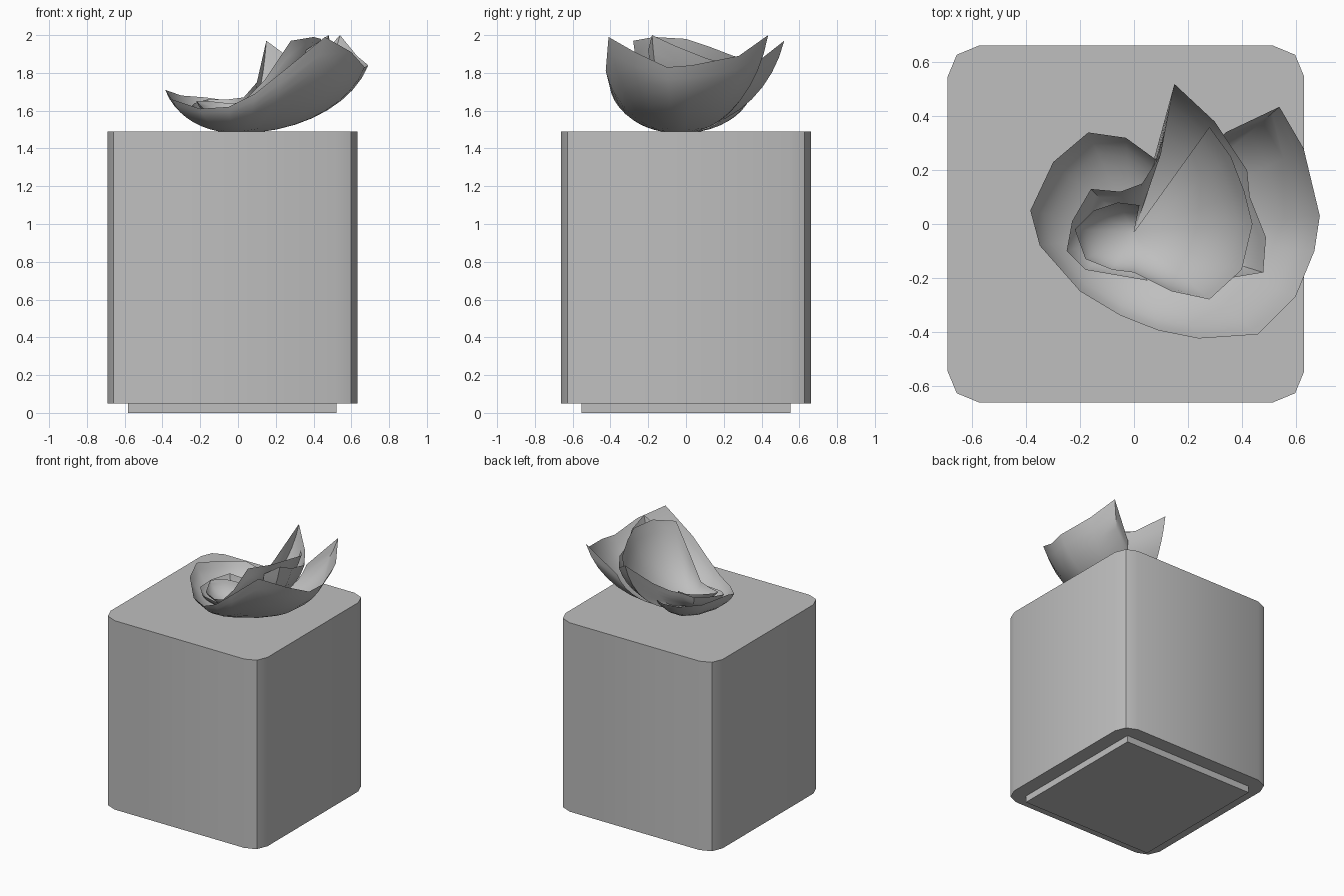
import bpy, bmesh, math
from mathutils import Vector

cube = bpy.data.objects.get("Cube")
if cube:
    bpy.data.objects.remove(cube, do_unlink=True)

grey = bpy.data.materials.new("light grey")
grey.use_nodes = True
grey.diffuse_color = (0.52, 0.52, 0.52, 1)
grey.node_tree.nodes["Principled BSDF"].inputs["Base Color"].default_value = grey.diffuse_color


def add_object(name, bm, angle):
    mesh = bpy.data.meshes.new(name)
    bmesh.ops.recalc_face_normals(bm, faces=bm.faces)
    bm.to_mesh(mesh)
    bm.free()
    mesh.materials.append(grey)
    obj = bpy.data.objects.new(name, mesh)
    bpy.context.collection.objects.link(obj)
    bpy.ops.object.select_all(action='DESELECT')
    obj.select_set(True)
    bpy.context.view_layer.objects.active = obj
    bpy.ops.object.shade_smooth_by_angle(angle=math.radians(angle))
    return obj


def block(name, half, low, high, corner=0):
    """Upright square block with optionally rounded vertical corners."""
    bm = bmesh.new()
    bmesh.ops.create_cube(bm, size=1)
    for v in bm.verts:
        v.co = (v.co.x * 2 * half - 0.03, v.co.y * 2 * half,
                high if v.co.z > 0 else low)
    if corner:
        upright = [e for e in bm.edges
                   if abs(e.verts[0].co.z - e.verts[1].co.z) > 0.1]
        bmesh.ops.bevel(bm, geom=upright, offset=corner, segments=2,
                        profile=0.5, affect='EDGES')
    return add_object(name, bm, 30)


def sheet(name, root, rim, closed=False, steps=9):
    """Loft a bowl-shaped petal of paper from its root up to its rim."""
    bm = bmesh.new()
    root = Vector(root)
    sweep = math.radians(75)
    start = bm.verts.new(root)
    rows = []
    for point in rim:
        d = Vector(point) - root
        row = [start]
        for i in range(1, steps + 1):
            a = sweep * i / steps
            out = math.sin(a) / math.sin(sweep)
            up = (1 - math.cos(a)) / (1 - math.cos(sweep))
            row.append(bm.verts.new(root + Vector((d.x * out, d.y * out, d.z * up))))
        rows.append(row)
    pairs = list(zip(rows, rows[1:]))
    if closed:
        pairs.append((rows[-1], rows[0]))
    for a, b in pairs:
        bm.faces.new((start, a[1], b[1]))
        for i in range(1, steps):
            bm.faces.new((a[i], a[i + 1], b[i + 1], b[i]))
    return add_object(name, bm, 50)


# Box and its recessed foot
block("box_body", 0.662, 0.05, 1.49, 0.115)
block("box_foot", 0.552, 0, 0.05)

# Crumpled tissue: three nested sheets
sheet("tissue_outer", (0, -0.03, 1.48), [
    (0.08, 0.24, 1.62), (-0.03, 0.32, 1.65), (-0.17, 0.34, 1.67),
    (-0.3, 0.23, 1.68), (-0.385, 0.05, 1.71), (-0.35, -0.08, 1.66),
    (-0.2, -0.25, 1.61), (-0.05, -0.34, 1.62), (0.09, -0.395, 1.69),
    (0.24, -0.425, 1.81), (0.46, -0.41, 1.99), (0.6, -0.27, 1.91),
    (0.67, -0.1, 1.83), (0.69, 0.03, 1.84), (0.63, 0.28, 1.89),
    (0.54, 0.435, 2.0), (0.34, 0.34, 1.78)])
sheet("tissue_middle", (0, -0.03, 1.5), [
    (0.05, -0.21, 1.59), (-0.18, -0.17, 1.6), (-0.25, -0.1, 1.62),
    (-0.23, 0.01, 1.64), (-0.16, 0.13, 1.66), (-0.05, 0.12, 1.66),
    (0.03, 0.15, 1.67), (0.1, 0.26, 1.75), (0.15, 0.52, 1.97),
    (0.3, 0.38, 1.86), (0.42, 0.2, 1.85), (0.43, 0.1, 1.88),
    (0.49, -0.05, 1.94), (0.48, -0.18, 2.0), (0.36, -0.2, 1.92)])
sheet("tissue_inner", (0, -0.03, 1.52), [
    (0.02, 0.07, 1.64), (-0.06, 0.08, 1.64), (-0.15, 0.05, 1.65),
    (-0.22, -0.02, 1.65), (-0.18, -0.13, 1.61), (-0.08, -0.17, 1.6),
    (0, -0.18, 1.62), (0.14, -0.25, 1.76), (0.28, -0.28, 1.97),
    (0.4, -0.17, 1.99), (0.44, 0, 1.98), (0.41, 0.12, 1.94),
    (0.36, 0.25, 1.89), (0.28, 0.36, 1.87)])
